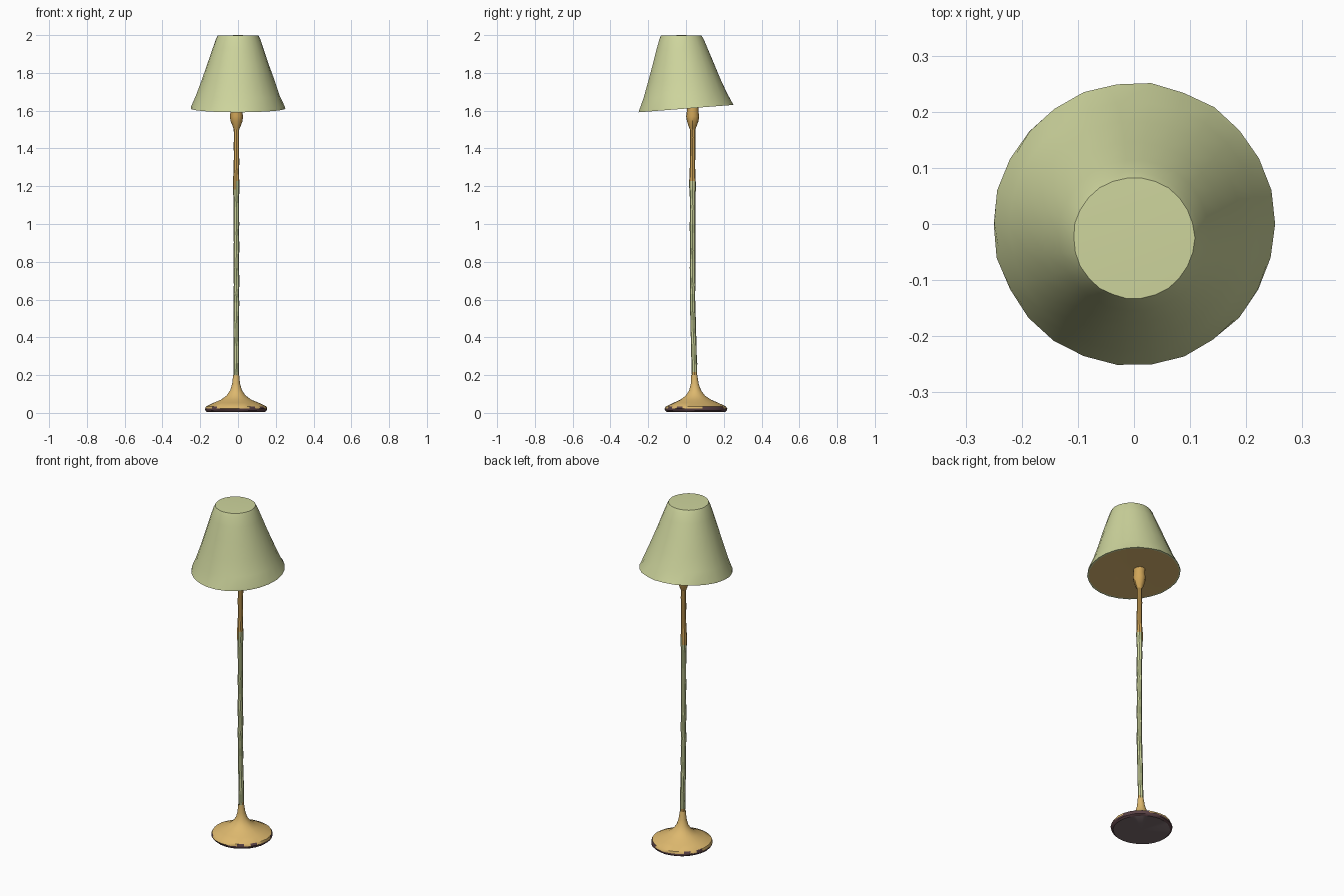
import bpy, bmesh, math, random

random.seed(4)
cube = bpy.data.objects.get("Cube")
if cube:
    bpy.data.objects.remove(cube, do_unlink=True)


def material(name, rgb):
    linear = [((c / 255 + 0.055) / 1.055) ** 2.4 for c in rgb] + [1]
    m = bpy.data.materials.new(name)
    m.use_nodes = True
    m.diffuse_color = linear
    m.node_tree.nodes["Principled BSDF"].inputs["Base Color"].default_value = linear
    return m


green = material("sage green", (206, 213, 157))
gold = material("warm gold", (221, 184, 110))
ochre = material("ochre gold", (208, 165, 88))
lining = material("gold lining", (216, 180, 112))
underside = material("grey underside", (122, 107, 110))
rim = material("dark maroon rim", (88, 64, 68))
pole_green = material("muted pole green", (182, 192, 138))


def lathe(name, rings, sides, mats, rule=None, wobble=0.0, tilt=None):
    """Skin rings of (radius, z, centre x, centre y); a zero radius makes a point."""
    bm = bmesh.new()
    loops = []
    for r, z, cx, cy in rings:
        count = sides if r else 1
        loop = []
        for i in range(count):
            a = math.tau * i / count
            rr = r * (1 + random.uniform(-wobble, wobble))
            x, y = cx + rr * math.cos(a), cy + rr * math.sin(a)
            loop.append(bm.verts.new((x, y, z + (tilt(y, z) if tilt else 0))))
        loops.append(loop)
    for low, high in zip(loops, loops[1:]):
        for i in range(sides):
            j = (i + 1) % sides
            if len(low) == 1:
                bm.faces.new((low[0], high[j], high[i]))
            elif len(high) == 1:
                bm.faces.new((low[i], low[j], high[0]))
            else:
                bm.faces.new((low[i], low[j], high[j], high[i]))
    bmesh.ops.recalc_face_normals(bm, faces=bm.faces)
    if rule:
        for f in bm.faces:
            f.material_index = rule(f)
    mesh = bpy.data.meshes.new(name)
    bm.to_mesh(mesh)
    bm.free()
    for m in mats:
        mesh.materials.append(m)
    obj = bpy.data.objects.new(name, mesh)
    bpy.context.collection.objects.link(obj)
    bpy.ops.object.select_all(action="DESELECT")
    obj.select_set(True)
    bpy.context.view_layer.objects.active = obj
    bpy.ops.object.shade_smooth_by_angle(angle=math.radians(35))
    return obj


# Weighted foot: grey underside, ragged dark rim, flared gold top
BX, BY = -0.01, 0.052
foot = [(0, 0.004), (0.153, 0.004), (0.163, 0.012), (0.165, 0.022), (0.16, 0.034),
        (0.12, 0.053), (0.08, 0.07), (0.05, 0.092), (0.031, 0.12),
        (0.021, 0.155), (0.016, 0.2)]


def foot_paint(f):
    z = f.calc_center_median().z
    if f.normal.z < -0.9:
        return 1
    return 2 if z < 0.02 or (z < 0.03 and random.random() < 0.5) else 0


lathe("foot", [(r, z, BX, BY - max(0, z - 0.06) * 0.06) for r, z in foot],
      28, [gold, underside, rim], foot_paint, 0.012)

# Slender pole: gold at both ends, green between, with slight waviness
pole = []
for k in range(31):
    z = 0.17 + k * 1.38 / 30
    bend = 0.046 - 0.011 * min(1, (z - 0.17) / 0.4)
    radius = 0.0145 + (0.003 if abs(z - 1.2) < 0.03 else 0)
    pole.append((radius, z, -0.009 + random.uniform(-0.001, 0.001),
                 bend + random.uniform(-0.001, 0.001)))


def pole_paint(f):
    z = f.calc_center_median().z + random.uniform(-0.03, 0.03)
    if z < 0.2 or z > 1.21:
        return 0
    return 1 if random.random() < 0.4 else 2


lathe("pole", pole, 8, [ochre, pole_green, green], pole_paint, 0.05)

# Lamp socket under the shade
socket = [(0.014, 1.5), (0.022, 1.52), (0.031, 1.545), (0.035, 1.57),
          (0.031, 1.595), (0.031, 1.625), (0, 1.625)]
lathe("socket", [(r, z, -0.008, 0.035) for r, z in socket], 12, [ochre], None, 0.04)


# Closed tapering shade, leaning slightly, with its bottom rim sloping up to the back
def rim_slope(y, z):
    return 0.08 * y * max(0, (2 - z) / 0.4)


shade = [(0, 1.618), (0.1, 1.616), (0.242, 1.611), (0.251, 1.611), (0.247, 1.622),
         (0.222, 1.68), (0.193, 1.76), (0.162, 1.85), (0.135, 1.93),
         (0.117, 1.98), (0.108, 1.997), (0, 2.0)]


def shade_paint(f):
    c = f.calc_center_median()
    inside = (c.x ** 2 + c.y ** 2) ** 0.5 < 0.24
    return 1 if f.normal.z < -0.5 and inside else 0


lathe("shade", [(r, z, 0, -0.025 * max(0, (z - 1.61) / 0.39)) for r, z in shade],
      26, [green, lining], shade_paint, 0.008, rim_slope)
